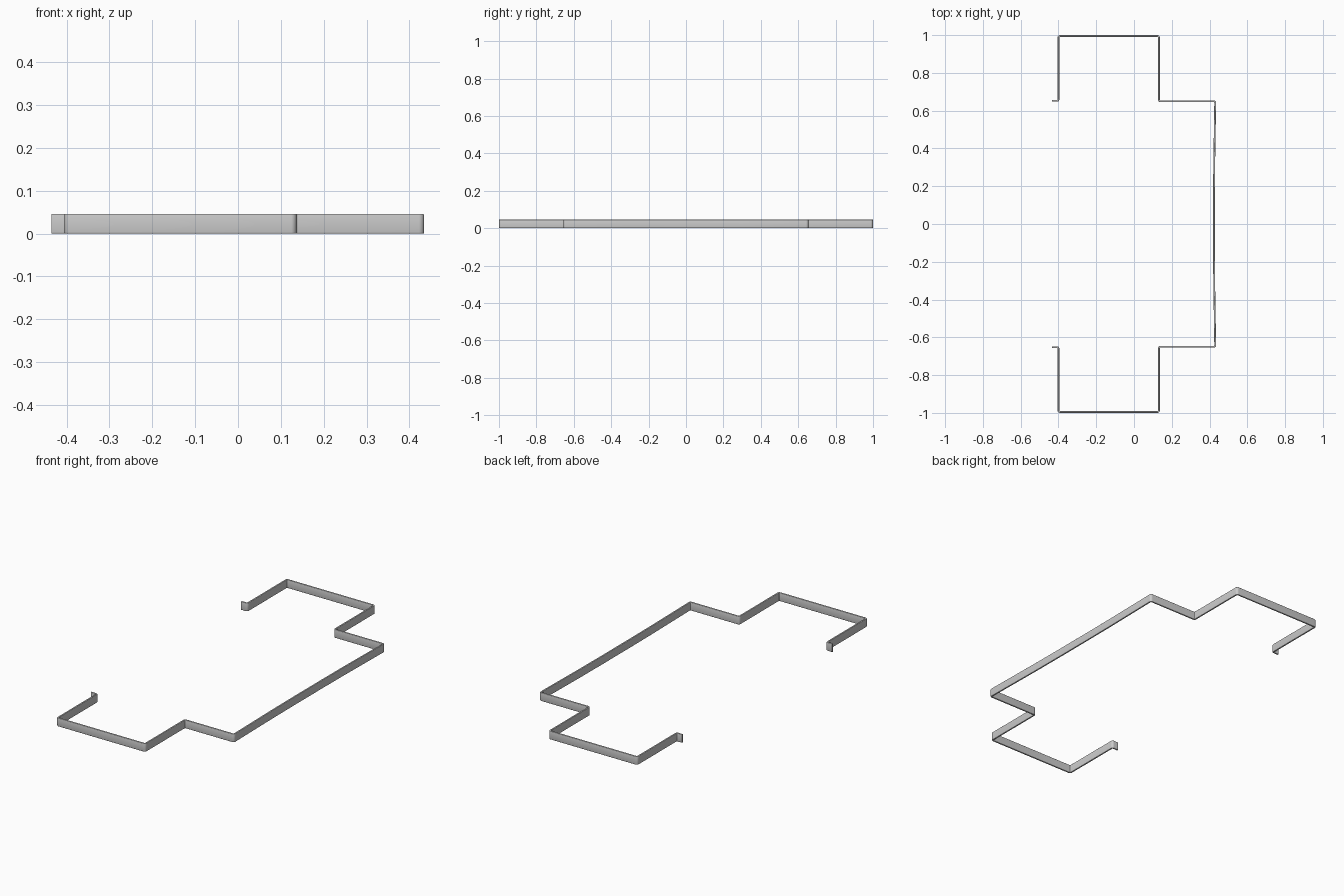
import bpy, bmesh, math
from mathutils import Vector

if "Cube" in bpy.data.objects:
    bpy.data.objects.remove(bpy.data.objects["Cube"])

T, H, EDGE, R = 0.0095, 0.046, 0.003, 0.008   # thickness, height, edge rounding, bend radius

# Half of the bent strip centreline, from the middle of the long side to the hooked tip
half = [(0.4235, 0.12), (0.4245, 0.30), (0.430, 0.650), (0.132, 0.650),
        (0.132, 0.995), (-0.400, 0.995), (-0.400, 0.652), (-0.435, 0.652)]
half = [Vector(p) for p in half]
path = [Vector((p.x, -p.y)) for p in reversed(half)] + half


def rounded_path(pts, radius, steps=5):
    """Replace every sharp bend with a small arc."""
    out = [pts[0]]
    for a, b, c in zip(pts, pts[1:], pts[2:]):
        u, v = (a - b).normalized(), (c - b).normalized()
        angle = u.angle(v)
        if angle > 2.5:
            out.append(b)
            continue
        reach = radius / math.tan(angle / 2)
        centre = b + (u + v).normalized() * radius / math.sin(angle / 2)
        start, end = b + u * reach - centre, b + v * reach - centre
        for i in range(steps + 1):
            out.append(centre + start.lerp(end, i / steps).normalized() * radius)
    return out + [pts[-1]]


def strip_section():
    """Upright rectangle with rounded edges: (sideways, z)."""
    sec = []
    for k, (sx, sz) in enumerate([(1, 1), (-1, 1), (-1, -1), (1, -1)]):
        cx, cz = sx * (T / 2 - EDGE), H / 2 + sz * (H / 2 - EDGE)
        for i in range(4):
            a = math.radians(90 * k + 30 * i)
            sec.append((cx + EDGE * math.cos(a), cz + EDGE * math.sin(a)))
    return sec


# Sweep the section along the centreline
pts, sec = rounded_path(path, R), strip_section()
bm = bmesh.new()
rings = []
for i, p in enumerate(pts):
    d0 = (p - pts[max(i - 1, 0)]).normalized()
    d1 = (pts[min(i + 1, len(pts) - 1)] - p).normalized()
    d = (d0 + d1).normalized()
    n = Vector((d.y, -d.x))
    rings.append([bm.verts.new((p.x + n.x * s, p.y + n.y * s, z)) for s, z in sec])
m = len(sec)
for a, b in zip(rings, rings[1:]):
    for j in range(m):
        bm.faces.new((a[j], a[(j + 1) % m], b[(j + 1) % m], b[j]))
bm.faces.new(rings[0])
bm.faces.new(rings[-1])
bmesh.ops.recalc_face_normals(bm, faces=bm.faces)

mesh = bpy.data.meshes.new("bent_strip")
bm.to_mesh(mesh)
bm.free()
strip = bpy.data.objects.new("bent_strip", mesh)
bpy.context.collection.objects.link(strip)
bpy.context.view_layer.objects.active = strip
strip.select_set(True)
bpy.ops.object.shade_smooth_by_angle(angle=math.radians(40))
